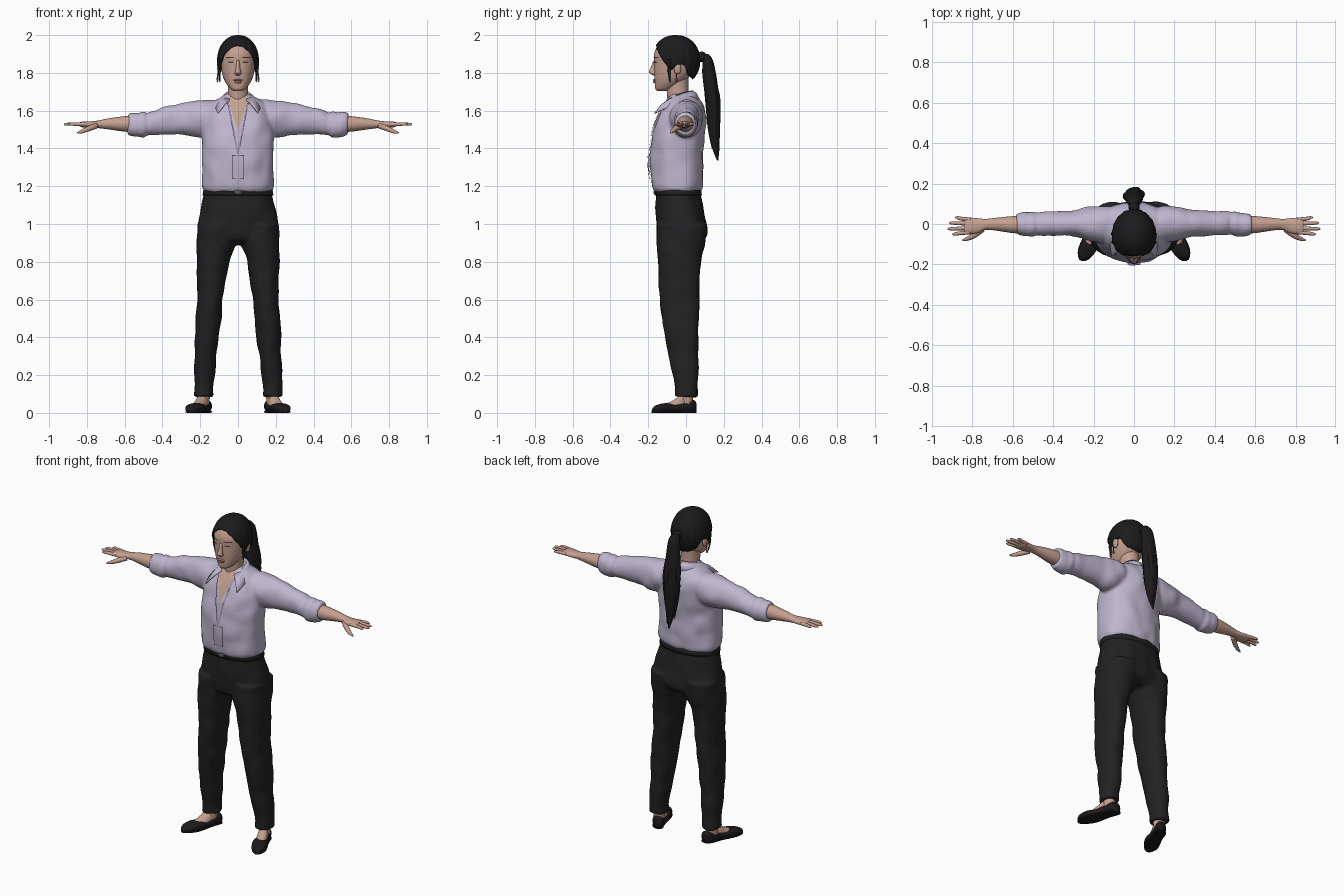
import bpy, bmesh, math
from mathutils import Vector, noise
from mathutils.bvhtree import BVHTree

if "Cube" in bpy.data.objects:
    bpy.data.objects.remove(bpy.data.objects["Cube"])


def material(name, *rgb):
    m = bpy.data.materials.new(name)
    m.use_nodes = True
    m.diffuse_color = (*rgb, 1)
    bsdf = m.node_tree.nodes["Principled BSDF"]
    bsdf.inputs["Base Color"].default_value = (*rgb, 1)
    bsdf.inputs["Roughness"].default_value = 0.8
    return m


SKIN = material("skin", 0.56, 0.35, 0.28)
SHIRT = material("lavender cloth", 0.52, 0.47, 0.62)
PANTS = material("black cloth", 0.016, 0.016, 0.017)
HAIR = material("black hair", 0.011, 0.011, 0.012)
SHOE = material("black leather", 0.012, 0.010, 0.011)
LIPS = material("lips", 0.42, 0.21, 0.18)
CORD = material("grey lavender", 0.30, 0.27, 0.38)
METAL = material("dark metal", 0.10, 0.10, 0.11)
BROW = material("dark brown", 0.08, 0.045, 0.035)


def finish(name, bm, mat, fix=True):
    if fix:
        bmesh.ops.recalc_face_normals(bm, faces=bm.faces[:])
    me = bpy.data.meshes.new(name)
    bm.to_mesh(me)
    bm.free()
    me.materials.append(mat)
    me.shade_smooth()
    ob = bpy.data.objects.new(name, me)
    bpy.context.collection.objects.link(ob)
    return ob


def spline(rows, steps):
    """Catmull-Rom through rows of numbers."""
    rows = [Vector(r) for r in rows]
    out = []
    for i in range(len(rows) - 1):
        a, b, c, d = (rows[max(0, min(len(rows) - 1, i + k))] for k in (-1, 0, 1, 2))
        for s in range(steps):
            t = s / steps
            out.append(b + (c - a) * t / 2 + (a * 2 - b * 5 + c * 4 - d) * t * t / 2
                       + (b * 3 - a - c * 3 + d) * t ** 3 / 2)
    return out + [rows[-1]]


def add_loft(bm, axis, rings, side=1, sides=32, power=2.0, steps=4):
    """Rings are (position, centre a, centre b, radius a, radius b)."""
    loops = []
    for p, ca, cb, ra, rb in spline(rings, steps):
        loop = []
        for i in range(sides):
            t = math.tau * i / sides
            c, s = math.cos(t), math.sin(t)
            a = ca + ra * math.copysign(abs(c) ** (2 / power), c)
            b = cb + rb * math.copysign(abs(s) ** (2 / power), s)
            x, y, z = {"x": (p, a, b), "y": (a, p, b), "z": (a, b, p)}[axis]
            loop.append(bm.verts.new((x * side, y, z)))
        loops.append(loop)
    for lo, hi in zip(loops, loops[1:]):
        for i in range(sides):
            j = (i + 1) % sides
            bm.faces.new((lo[i], lo[j], hi[j], hi[i]))
    bm.faces.new(loops[0])
    bm.faces.new(loops[-1])


def loft(name, mat, axis, rings, **kw):
    bm = bmesh.new()
    add_loft(bm, axis, rings, **kw)
    return finish(name, bm, mat)


def body(rows):
    """(z, half width, front y, back y) rows to loft rings."""
    return [(z, 0, (f + b) / 2, w, (b - f) / 2) for z, w, f, b in rows]


def ball(name, mat, centre, radii):
    bm = bmesh.new()
    bmesh.ops.create_uvsphere(bm, u_segments=20, v_segments=12, radius=1)
    bmesh.ops.scale(bm, vec=radii, verts=bm.verts)
    bmesh.ops.translate(bm, vec=centre, verts=bm.verts)
    return finish(name, bm, mat)


def tube(name, mat, points, side=1):
    """Round tapering tube through (x, y, z, radius) points."""
    bm, last, n = bmesh.new(), None, 10
    pts = spline(points, 4)
    for k, p in enumerate(pts):
        d = (pts[min(k + 1, len(pts) - 1)] - pts[max(k - 1, 0)]).to_3d()
        q = d.to_track_quat("Z", "Y")
        ring = []
        for i in range(n):
            t = math.tau * i / n
            v = p.to_3d() + q @ Vector((math.cos(t), math.sin(t), 0)) * p[3]
            ring.append(bm.verts.new((v.x * side, v.y, v.z)))
        if last:
            for i in range(n):
                bm.faces.new((last[i], last[(i + 1) % n], ring[(i + 1) % n], ring[i]))
        else:
            bm.faces.new(ring)
        last = ring
    bm.faces.new(last)
    return finish(name, bm, mat)


def fuse(ob, voxel, rounds, wrinkle, mat):
    """Blend overlapping volumes into one cloth surface with light creases."""
    m = ob.modifiers.new("fuse", "REMESH")
    m.mode, m.voxel_size = "VOXEL", voxel
    m = ob.modifiers.new("soften", "SMOOTH")
    m.iterations = rounds
    me = bpy.data.meshes.new_from_object(ob.evaluated_get(bpy.context.evaluated_depsgraph_get()))
    ob.modifiers.clear()
    ob.data = me
    me.materials.clear()
    me.materials.append(mat)
    for v, n in [(v, v.normal.copy()) for v in me.vertices]:
        v.co += n * wrinkle * noise.noise(Vector((v.co.x * 14, v.co.y * 9, v.co.z * 11)))
    me.shade_smooth()


def surface(ob):
    bpy.context.view_layer.update()
    return BVHTree.FromObject(ob, bpy.context.evaluated_depsgraph_get())


def drape(name, mat, tree, rows, lift=0.004, cols=8, steps=6):
    """Thin plate on the front of a surface; rows are (z, left x, right x), downwards."""
    rows = [Vector(a).lerp(Vector(b), s / steps) for a, b in zip(rows, rows[1:])
            for s in range(steps)] + [Vector(rows[-1])]
    bm, grid = bmesh.new(), []
    for z, a, b in rows:
        line = []
        for c in range(cols + 1):
            x = a + (b - a) * c / cols
            hit = tree.ray_cast(Vector((x, -1, z)), Vector((0, 1, 0)))[0]
            line.append(bm.verts.new((x, (hit.y if hit else -0.1) - lift, z)))
        grid.append(line)
    for u, d in zip(grid, grid[1:]):
        for c in range(cols):
            bm.faces.new((u[c], d[c], d[c + 1], u[c + 1]))
    return finish(name, bm, mat, fix=False)


# Shirt: torso and sleeves fused together
bm = bmesh.new()
add_loft(bm, "z", body([(1.17, .178, -.165, .075), (1.2, .192, -.178, .088), (1.3, .187, -.187, .09),
                        (1.4, .188, -.187, .092), (1.48, .19, -.176, .1), (1.55, .188, -.155, .106),
                        (1.61, .17, -.127, .1), (1.645, .14, -.105, .082), (1.672, .09, -.09, .055),
                        (1.69, .06, -.08, .03)]), power=2.3, sides=48)
for s in (1, -1):
    add_loft(bm, "x", [(.06, 0, 1.575, .07, .08), (.16, 0, 1.562, .092, .097), (.21, .002, 1.556, .085, .098),
                       (.3, .003, 1.556, .066, .084), (.4, 0, 1.545, .06, .071), (.46, 0, 1.535, .058, .064),
                       (.48, 0, 1.53, .054, .06), (.5, -.002, 1.528, .06, .071), (.53, -.002, 1.527, .056, .065),
                       (.545, -.002, 1.528, .058, .066), (.582, -.002, 1.53, .052, .058)], side=s)
shirt = finish("shirt", bm, SHIRT)
fuse(shirt, 0.008, 4, 0.008, SHIRT)
chest = surface(shirt)

# Trousers: hips and legs fused together
bm = bmesh.new()
add_loft(bm, "z", body([(1.185, .176, -.158, .072), (1.12, .19, -.16, .084), (1.05, .205, -.158, .1),
                        (.97, .215, -.155, .113), (.92, .2, -.14, .1), (.89, .13, -.09, .06)]), power=2.2)
for s in (1, -1):
    add_loft(bm, "z", [(1.0, .108, -.022, .108, .132), (.9, .116, -.025, .102, .128), (.8, .133, -.034, .086, .112),
                       (.6, .147, -.035, .068, .104), (.5, .156, -.03, .07, .096), (.3, .172, -.013, .058, .078),
                       (.15, .181, 0, .052, .061), (.085, .183, 0, .052, .06)], side=s, power=2.2)
fuse(finish("trousers", bm, PANTS), 0.009, 4, 0.007, PANTS)
loft("belt", PANTS, "z", body([(1.15, .188, -.165, .084), (1.185, .182, -.164, .08)]), power=2.2, steps=1)
ball("belt_buckle", METAL, (0, -.166, 1.168), (.02, .006, .012))

# Open neckline, placket, lanyard and badge
drape("neckline_skin", SKIN, chest, [(1.675, -.045, .045), (1.63, -.045, .045), (1.5, -.002, .002)])
drape("shirt_placket", SHIRT, chest, [(1.5, -.014, .014), (1.2, -.014, .014)], cols=2)
for s in (1, -1):
    drape("lanyard_cord", CORD, chest, [(1.64, s * .052 - .004, s * .052 + .004),
                                        (1.37, -.004, .004)], lift=.008, cols=2, steps=24)
drape("badge_edge", CORD, chest, [(1.365, -.032, .032), (1.237, -.032, .032)], lift=.009)
drape("badge", SHIRT, chest, [(1.361, -.028, .028), (1.241, -.028, .028)], lift=.012)

# Collar: folded strip around the neck, with front points
for s in (1, -1):
    bm, rows = bmesh.new(), []
    for i in range(17):
        t = i / 16
        a = math.radians(35 + 145 * t)
        f = (1 - t) ** 2
        top = Vector((s * .066 * math.sin(a), -.035 - .072 * math.cos(a), 1.705 - .045 * f))
        out = Vector((s * (.09 * math.sin(a) + .055 * f), -.03 - .1 * math.cos(a) - .055 * f, 1.66 - .075 * f))
        base = Vector((top.x * 1.05, top.y, 1.63))
        rows.append([bm.verts.new(p) for p in (base, top, (top + out) / 2 + Vector((0, 0, .008)), out)])
    for p, q in zip(rows, rows[1:]):
        for k in range(3):
            bm.faces.new((p[k], p[k + 1], q[k + 1], q[k]))
    m = finish("collar", bm, SHIRT).modifiers.new("thickness", "SOLIDIFY")
    m.thickness, m.offset = 0.006, 0

# Neck and head
loft("neck", SKIN, "z", [(1.55, 0, -.03, .07, .06), (1.65, 0, -.04, .056, .058),
                         (1.72, 0, -.045, .054, .058), (1.79, 0, -.045, .056, .06)])
head = loft("head", SKIN, "z", body([(1.704, .022, -.152, -.1), (1.715, .04, -.162, -.07), (1.74, .06, -.165, -.03),
            (1.77, .076, -.167, .01), (1.81, .087, -.169, .04), (1.86, .093, -.169, .055), (1.9, .092, -.169, .06),
            (1.945, .074, -.148, .045), (1.975, .04, -.1, 0)]), power=2.15)
face = surface(head)
loft("nose", SKIN, "z", [(1.785, 0, -.167, .008, .005), (1.795, 0, -.172, .018, .015), (1.805, 0, -.175, .016, .021),
                         (1.83, 0, -.169, .011, .017), (1.865, 0, -.163, .009, .01)], sides=16)
ball("upper_lip", LIPS, (0, -.166, 1.762), (.024, .009, .006))
ball("lower_lip", LIPS, (0, -.165, 1.752), (.02, .009, .007))
for s in (1, -1):
    drape("eye", BROW, face, [(1.859, s * .039 - .012, s * .039 + .012),
                              (1.852, s * .039 - .016, s * .039 + .016)], lift=.003)
    drape("eyebrow", BROW, face, [(1.884, s * .044 - .02, s * .044 + .02),
                                  (1.878, s * .042 - .022, s * .042 + .022)], lift=.003)
    ball("ear", SKIN, (s * .099, -.045, 1.825), (.011, .02, .032))
    tube("earring", METAL, [(.108, -.05, 1.797, .004), (.109, -.05, 1.78, .003), (.109, -.05, 1.76, .006),
                            (.109, -.05, 1.752, .002)], s)
    tube("side_lock", HAIR, [(.098, -.09, 1.87, .012), (.101, -.09, 1.82, .009), (.096, -.085, 1.75, .002)], s)

# Hair cap: dome cut off along a hairline that varies around the head
hairline = spline([(0, 1.948), (20, 1.94), (42, 1.905), (62, 1.855), (78, 1.815), (92, 1.84),
                   (112, 1.84), (132, 1.785), (180, 1.765)], 8)
bm, columns = bmesh.new(), []
for i in range(72):
    deg = i * 5 - 180
    z = min(hairline, key=lambda h: abs(h[0] - abs(deg)))[1]
    limit = math.acos((z - 1.865) / .135)
    a = math.radians(deg)
    column = []
    for k in range(1, 19):
        th = limit * k / 18
        r = math.sin(th) ** .9
        groove = 1 + .012 * math.sin(a * 18) * math.sin(th)
        column.append(bm.verts.new((.11 * r * math.sin(a) * groove, -.054 - .129 * r * math.cos(a) * groove,
                                    1.865 + .135 * math.cos(th))))
    columns.append(column)
crown = bm.verts.new((0, -.054, 2.0))
for p, q in zip(columns, columns[1:] + columns[:1]):
    bm.faces.new((crown, p[0], q[0]))
    for k in range(17):
        bm.faces.new((p[k], p[k + 1], q[k + 1], q[k]))
m = finish("hair_cap", bm, HAIR).modifiers.new("thickness", "SOLIDIFY")
m.thickness, m.offset = 0.016, -1

# Ponytail with loose strands
ball("hair_tie", HAIR, (0, .084, 1.885), (.028, .025, .028))
loft("ponytail", HAIR, "z", [(1.9, 0, .1, .018, .018), (1.87, 0, .115, .034, .026), (1.8, 0, .122, .042, .036),
                             (1.7, 0, .135, .046, .038), (1.6, 0, .144, .046, .038), (1.5, 0, .148, .038, .032),
                             (1.41, 0, .155, .022, .02), (1.335, 0, .168, .003, .003)])
for x, y, tip in ((.03, .15, 1.42), (-.032, .14, 1.39), (.012, .165, 1.36), (-.012, .13, 1.4)):
    tube("ponytail_strand", HAIR, [(x * .5, .11, 1.86, .012), (x * 1.1, y - .005, 1.68, .02),
                                   (x, y, 1.53, .016), (x * .7, y + .008, tip, .002)])

for s in (1, -1):
    # Forearm and hand
    loft("forearm", SKIN, "x", [(.54, -.003, 1.532, .044, .045), (.6, -.003, 1.53, .042, .041),
                                (.68, -.001, 1.53, .032, .03), (.735, -.002, 1.528, .027, .021),
                                (.77, -.008, 1.526, .036, .018), (.82, -.01, 1.527, .042, .016),
                                (.84, -.01, 1.527, .038, .01)], side=s, sides=24)
    for y, tip_y, tip_x in ((-.041, -.05, .9), (-.02, -.024, .922), (.002, .005, .915), (.022, .032, .885)):
        tube("finger", SKIN, [(.81, y, 1.527, .01), (.86, (y + tip_y) / 2, 1.529, .0095),
                              (tip_x - .012, tip_y, 1.528, .0075), (tip_x, tip_y, 1.527, .003)], s)
    tube("thumb", SKIN, [(.75, -.025, 1.52, .015), (.79, -.055, 1.505, .014), (.825, -.073, 1.49, .01),
                         (.85, -.08, 1.482, .004)], s)
    # Foot and slip-on shoe, toes turned outwards
    turn = lambda d: .165 + .36 * d
    tube("ankle", SKIN, [(.183, .005, .14, .036), (.183, .002, .07, .034), (.187, -.005, .03, .03)], s)
    loft("foot", SKIN, "y", [(.05 - d, turn(d), h / 2, w, h / 2) for d, w, h in
         ((.03, .025, .06), (.07, .031, .098), (.1, .033, .078), (.13, .034, .06), (.17, .03, .044))], side=s)
    loft("shoe", SHOE, "y", [(.055 - d, turn(d), h / 2 + .002, w, h / 2) for d, w, h in
         ((0, .015, .05), (.015, .032, .066), (.06, .037, .056), (.11, .04, .046), (.15, .046, .05),
          (.19, .044, .046), (.222, .03, .034), (.236, .01, .016))], side=s, power=2.5)
    loft("shoe_sole", SHOE, "y", [(.055 - d, turn(d), .006, w, .006) for d, w in
         ((0, .018), (.02, .035), (.08, .036), (.15, .047), (.19, .045), (.225, .028), (.238, .01))],
         side=s, power=4)
